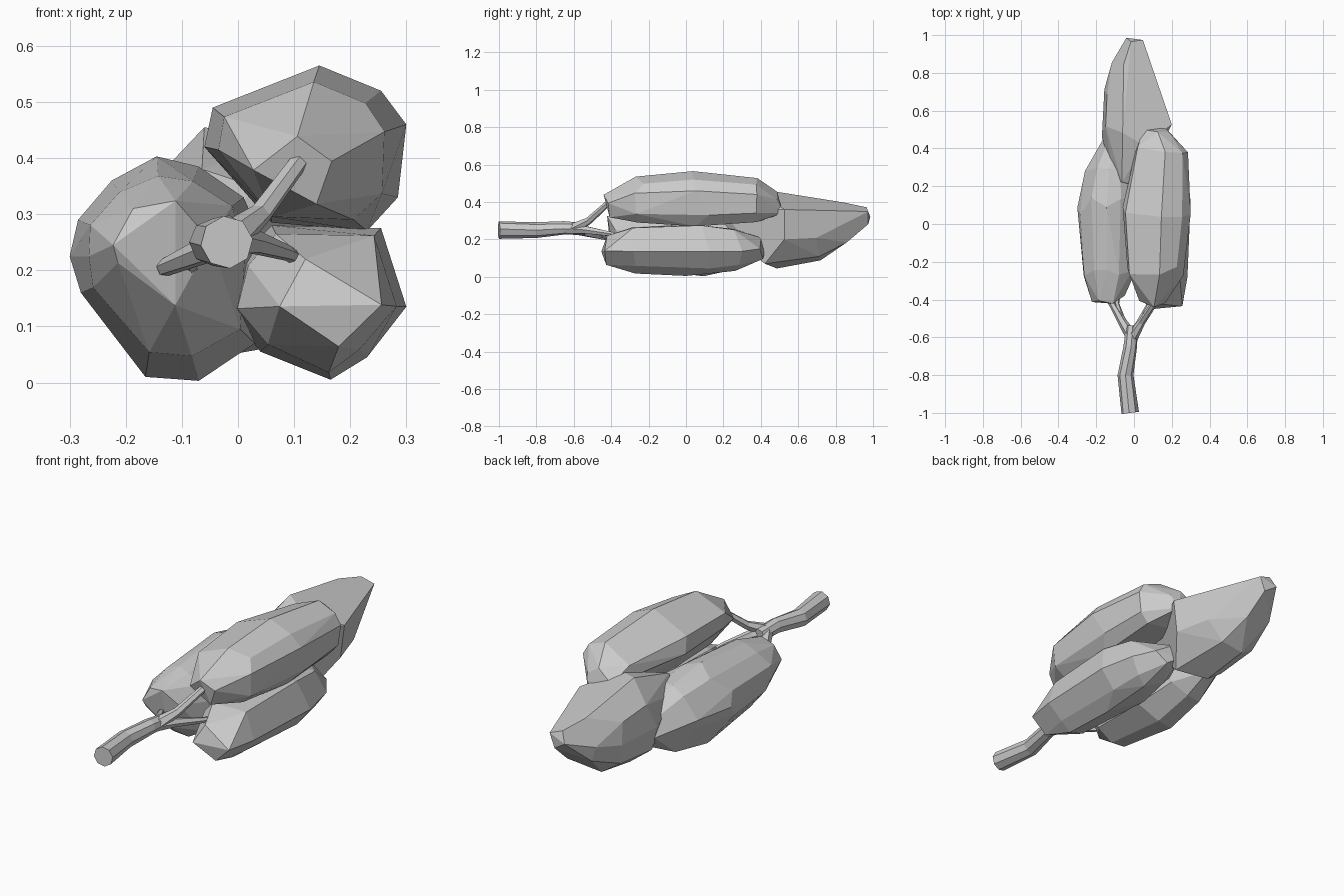
import bpy, bmesh, random
from mathutils import Vector

if "Cube" in bpy.data.objects:
    bpy.data.objects.remove(bpy.data.objects["Cube"])

random.seed(4)


def finish(name, bm):
    bmesh.ops.recalc_face_normals(bm, faces=bm.faces)
    mesh = bpy.data.meshes.new(name)
    bm.to_mesh(mesh)
    bm.free()
    obj = bpy.data.objects.new(name, mesh)
    bpy.context.collection.objects.link(obj)
    return obj


def clump(name, outline, sections):
    """Faceted foliage: hull of an (x, z) outline scaled along y.
    Each section is y, scale, shift x, shift z; None scale offsets mean staggered rings."""
    bm = bmesh.new()
    n = len(outline)
    cx = sum(p[0] for p in outline) / n
    cz = sum(p[1] for p in outline) / n
    for y, s, dx, dz in sections:
        for i, (x, z) in enumerate(outline):
            if s < 0.95:
                if s < 0.7 and i % 2:
                    continue
                jy = random.uniform(-0.025, 0.025)
                k = s * random.uniform(0.95, 1.04)
            else:
                jy, k = random.uniform(-0.07, 0.07), s
            bm.verts.new((cx + dx + (x - cx) * k, y + jy, cz + dz + (z - cz) * k))
    out = bmesh.ops.convex_hull(bm, input=bm.verts)
    junk = {g for g in out["geom_interior"] + out["geom_unused"]
            if isinstance(g, bmesh.types.BMVert)}
    bmesh.ops.delete(bm, geom=list(junk), context='VERTS')
    bmesh.ops.dissolve_limit(bm, angle_limit=0.1, verts=bm.verts, edges=bm.edges)
    return finish(name, bm)


def limb(name, path, sides):
    """Tapered faceted tube through (x, y, z, radius) points."""
    bm = bmesh.new()
    pts = [Vector(p[:3]) for p in path]
    rings = []
    for i, p in enumerate(path):
        d = pts[min(i + 1, len(pts) - 1)] - pts[max(i - 1, 0)]
        c = bmesh.ops.create_circle(bm, segments=sides, radius=p[3])["verts"]
        rot = Vector((0, 0, 1)).rotation_difference(d.normalized())
        for v in c:
            v.co = rot @ v.co + pts[i]
        rings.append(c)
    for a, b in zip(rings, rings[1:]):
        for j in range(sides):
            k = (j + 1) % sides
            bm.faces.new((a[j], a[k], b[k], b[j]))
    bm.faces.new(rings[0])
    bm.faces.new(rings[-1])
    return finish(name, bm)


# Foliage clumps
clump("left_foliage",
      [(-.30, .225), (-.285, .29), (-.225, .36), (-.145, .403), (-.07, .385), (.01, .33),
       (.05, .24), (.03, .07), (-.07, .003), (-.165, .01), (-.28, .16)],
      [(-.40, .5, -.01, .02), (-.26, .83, 0, 0), (.08, 1, 0, 0), (.29, .8, .01, 0),
       (.44, .36, .03, -.02)])
clump("upper_foliage",
      [(-.06, .42), (-.045, .49), (.145, .565), (.255, .52), (.30, .46), (.285, .33),
       (.23, .27), (.06, .285)],
      [(-.43, .4, -.04, -.04), (-.25, .85, -.01, -.005), (.10, 1, 0, 0), (.38, .8, .02, -.01),
       (.50, .4, -.02, -.02)])
clump("lower_foliage",
      [(-.02, .13), (.04, .055), (.165, .005), (.23, .045), (.30, .135), (.255, .275),
       (.06, .28), (.0, .22)],
      [(-.43, .55, .03, .0), (-.29, .88, 0, 0), (.06, 1, 0, 0), (.28, .8, 0, 0),
       (.41, .4, 0, .01)])
clump("rear_foliage",
      [(-.17, .24), (-.15, .36), (-.06, .455), (.06, .43), (.20, .36), (.18, .20),
       (.10, .07), (-.04, .045), (-.14, .12)],
      [(.22, .4, -.04, .05), (.48, 1, 0, 0), (.70, .82, -.02, .0), (.86, .55, -.02, .03),
       (.975, .24, .0, .07)])

# Trunk and branches
limb("trunk", [(-.02, -1, .25, .047), (-.045, -.8, .25, .042), (-.02, -.65, .262, .036),
               (-.01, -.54, .255, .032)], 8)
fork = (-.01, -.60, .258, .032)
limb("upper_branch", [fork, (.04, -.52, .30, .02), (.14, -.37, .435, .015),
                      (.17, -.25, .45, .008)], 6)
limb("left_branch", [fork, (-.06, -.52, .235, .024), (-.13, -.40, .205, .016),
                     (-.15, -.3, .20, .01)], 6)
limb("right_branch", [fork, (.03, -.53, .25, .022), (.09, -.41, .23, .014),
                      (.12, -.3, .21, .01)], 6)
limb("left_twig", [(-.05, -.53, .235, .015), (-.09, -.42, .215, .012),
                   (-.07, -.32, .19, .008)], 5)
